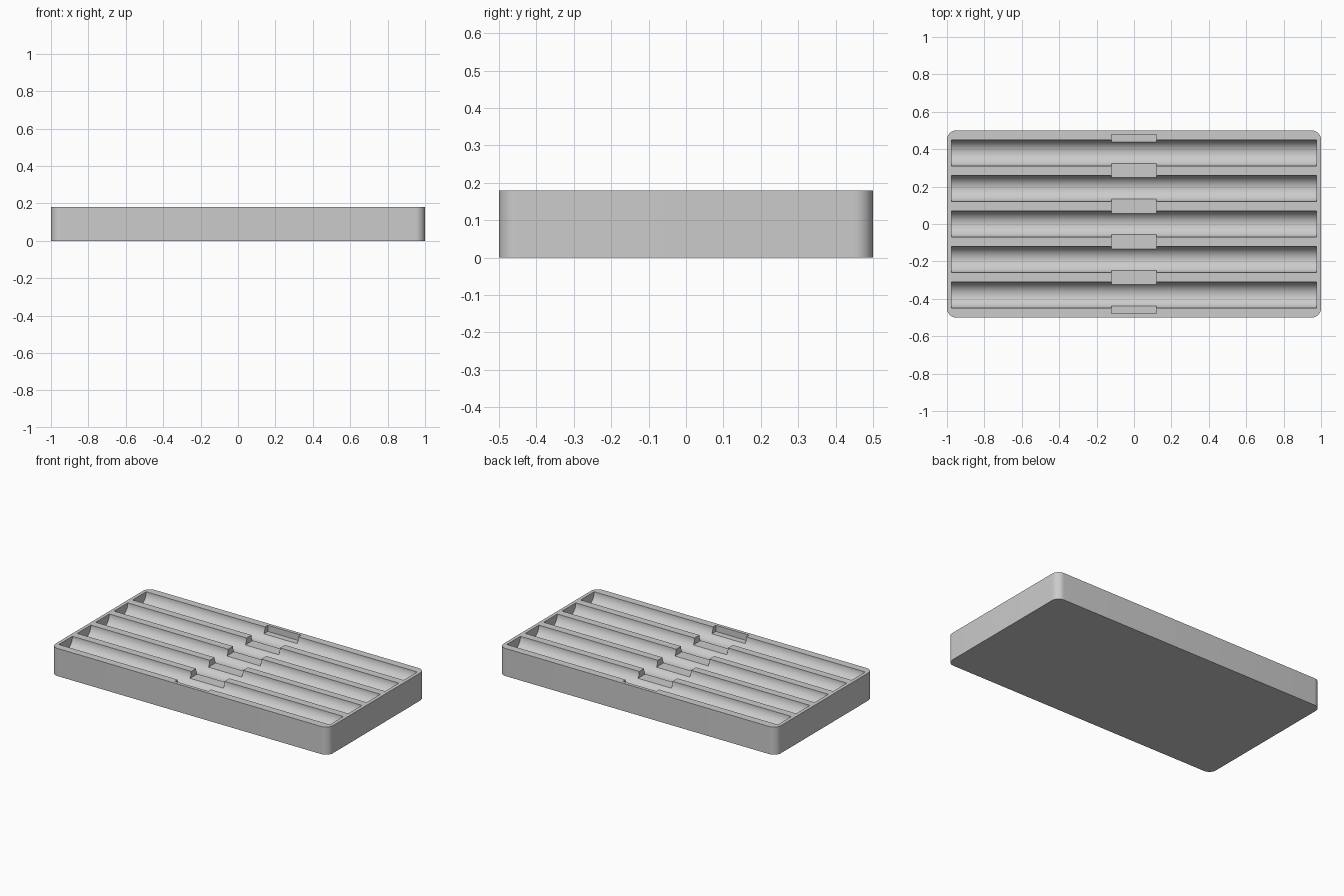
import bpy, bmesh, math

if "Cube" in bpy.data.objects:
    bpy.data.objects.remove(bpy.data.objects["Cube"])

L, W, H = 2.0, 1.0, 0.18          # tray size
CORNER = 0.05                     # corner radius in plan
GROOVE_R, PITCH, GROOVE_HALF = 0.07, 0.19, 0.977

grey = bpy.data.materials.new("light_grey")
grey.diffuse_color = (0.6, 0.6, 0.6, 1)
grey.use_nodes = True
grey.node_tree.nodes["Principled BSDF"].inputs["Base Color"].default_value = grey.diffuse_color


def finish(bm, name):
    bmesh.ops.recalc_face_normals(bm, faces=bm.faces)
    mesh = bpy.data.meshes.new(name)
    bm.to_mesh(mesh)
    bm.free()
    mesh.materials.append(grey)
    obj = bpy.data.objects.new(name, mesh)
    bpy.context.collection.objects.link(obj)
    return obj


def prism(name, points, offset):
    """Extrude a closed 3D outline along an offset vector."""
    bm = bmesh.new()
    face = bm.faces.new([bm.verts.new(p) for p in points])
    new = bmesh.ops.extrude_face_region(bm, geom=[face])["geom"]
    verts = [v for v in new if isinstance(v, bmesh.types.BMVert)]
    bmesh.ops.translate(bm, verts=verts, vec=offset)
    return finish(bm, name)


# Tray block with rounded vertical corners
outline = []
for i, (sx, sy) in enumerate([(1, 1), (-1, 1), (-1, -1), (1, -1)]):
    for k in range(13):
        a = math.pi / 2 * (i + k / 12)
        outline.append((sx * (L / 2 - CORNER) + CORNER * math.cos(a),
                        sy * (W / 2 - CORNER) + CORNER * math.sin(a), 0))
tray = prism("tray", outline, (0, 0, H))

# Half-round long grooves
cutters = []
for i in range(-2, 3):
    ring = [(-GROOVE_HALF, i * PITCH + GROOVE_R * math.cos(a), H + GROOVE_R * math.sin(a))
            for a in (2 * math.pi * k / 64 for k in range(64))]
    cutters.append(prism("groove_cutter", ring, (2 * GROOVE_HALF, 0, 0)))

# Finger notch across the middle
nx, ny, nz = 0.12, 0.478, 0.14
cutters.append(prism("notch_cutter",
                     [(-nx, -ny, nz), (nx, -ny, nz), (nx, ny, nz), (-nx, ny, nz)],
                     (0, 0, 0.1)))

# Cut the tray, then discard the cutters
bpy.context.view_layer.objects.active = tray
tray.select_set(True)
for cutter in cutters:
    mod = tray.modifiers.new("cut", "BOOLEAN")
    mod.operation, mod.solver, mod.object = "DIFFERENCE", "EXACT", cutter
    bpy.ops.object.modifier_apply(modifier=mod.name)
    bpy.data.objects.remove(cutter, do_unlink=True)

bpy.ops.object.shade_smooth_by_angle(angle=math.radians(30))
